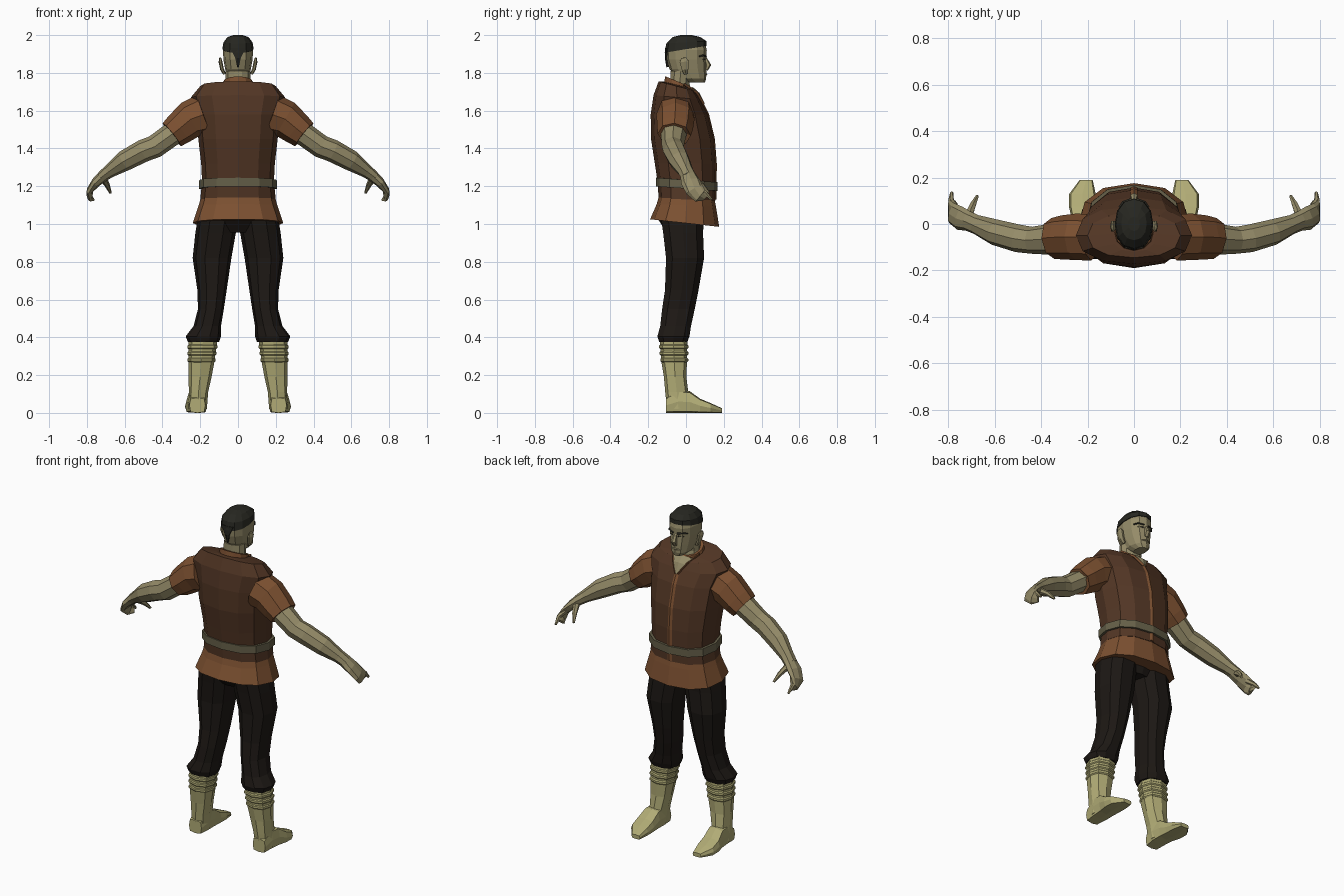
import bpy, bmesh
from math import cos, sin, pi
from mathutils import Vector as V


def material(name, r, g, b):
    m = bpy.data.materials.new(name)
    m.diffuse_color = (r, g, b, 1)
    return m


SKIN = material("skin", 0.30, 0.26, 0.14)
VEST = material("vest_brown", 0.085, 0.037, 0.018)
SHIRT = material("shirt_brown", 0.20, 0.08, 0.03)
CLOTH = material("dark_cloth", 0.012, 0.009, 0.007)
BOOT = material("boot_tan", 0.44, 0.41, 0.18)
BELT = material("belt_grey", 0.13, 0.115, 0.065)
HAIR = material("hair_black", 0.02, 0.02, 0.015)


def power(v, p):
    return (1 if v > 0 else -1) * abs(v) ** p if abs(v) > 1e-6 else 0


def loft(name, rings, mat, n=12, p=1.0, mirror=False, dip=None):
    """Skin a list of (centre, u, v) rings; dip lowers the front point of the last ring."""
    bm = bmesh.new()
    loops = []
    for c, u, v in rings:
        loops.append([bm.verts.new(c + u * power(cos(2 * pi * i / n), p)
                                   + v * power(sin(2 * pi * i / n), p)) for i in range(n)])
    for a, b in zip(loops, loops[1:]):
        for i in range(n):
            j = (i + 1) % n
            bm.faces.new((a[i], a[j], b[j], b[i]))
    bm.faces.new(loops[0][::-1])
    bm.faces.new(loops[-1])
    if dip:
        loops[-1][n // 4].co += V(dip)
    for vert in bm.verts:
        vert.co.z = max(vert.co.z, 0)
    bmesh.ops.recalc_face_normals(bm, faces=bm.faces)
    mesh = bpy.data.meshes.new(name)
    bm.to_mesh(mesh)
    bm.free()
    ob = bpy.data.objects.new(name, mesh)
    bpy.context.collection.objects.link(ob)
    mesh.materials.append(mat)
    if mirror:
        ob.modifiers.new("mirror", 'MIRROR')
    return ob


def stack(name, rows, mat, **kw):
    """Level rings from (z, x0, x1, y0, y1, tilt)."""
    rings = []
    for z, x0, x1, y0, y1, *t in rows:
        rings.append((V(((x0 + x1) / 2, (y0 + y1) / 2, z)), V(((x1 - x0) / 2, 0, 0)),
                      V((0, (y1 - y0) / 2, t[0] if t else 0))))
    return loft(name, rings, mat, **kw)


def body(name, rows, mat, **kw):
    """Centred level rings from (z, half width, y0, y1, tilt)."""
    return stack(name, [(r[0], -r[1], r[1], *r[2:]) for r in rows], mat, **kw)


def limb(name, rows, mat, side=(0, 1, 0), **kw):
    """Rings square to a path, from (x, y, z, radius, radius along side)."""
    pts = [V(r[:3]) for r in rows]
    rings = []
    for i, r in enumerate(rows):
        d = (pts[min(i + 1, len(pts) - 1)] - pts[max(i - 1, 0)]).normalized()
        v = V(side)
        v = (v - d * v.dot(d)).normalized()
        rings.append((pts[i], d.cross(v) * r[3], v * r[4]))
    return loft(name, rings, mat, **kw)


# Torso clothing
body("vest", [(1.13, .20, -.145, .155, -.005), (1.22, .19, -.15, .155), (1.32, .195, -.165, .157),
              (1.45, .21, -.185, .147), (1.58, .222, -.187, .115), (1.67, .25, -.172, .075, -.012),
              (1.73, .20, -.145, .045, -.025), (1.735, .095, -.12, .035, -.02)],
     VEST, p=.85, dip=(0, .03, -.025))
body("shirt_skirt", [(1.16, .19, -.14, .145), (1.10, .208, -.155, .158, -.005),
                     (1.005, .24, -.19, .176, -.02)], SHIRT, p=.85)
body("belt", [(1.187, .19, -.14, .15, -.012), (1.187, .207, -.16, .168, -.012),
              (1.233, .205, -.16, .168, -.012), (1.233, .19, -.14, .15, -.012)], BELT, p=.85)
body("shirt_collar", [(1.70, .09, -.12, .045, -.02), (1.752, .08, -.11, .035, -.03)], SHIRT)
limb("front_placket", [(0, .156, 1.13, .006, .014), (0, .157, 1.32, .006, .014),
                       (0, .147, 1.45, .006, .014), (0, .116, 1.58, .006, .014),
                       (0, .078, 1.655, .006, .014)], SHIRT, side=(1, 0, 0), n=4)
limb("neckline_trim", [(.006, .09, 1.635, .006, .01), (.045, .055, 1.695, .006, .01),
                       (.085, -.01, 1.74, .006, .01)], SHIRT, n=4, mirror=True)
limb("open_neck", [(0, .094, 1.635, .006, .006), (0, .064, 1.69, .008, .045),
                   (0, .03, 1.72, .008, .07)], SKIN, side=(1, 0, 0), n=4)

# Sleeves and arms
limb("sleeve", [(.18, -.058, 1.58, .11, .10), (.25, -.055, 1.555, .10, .10),
                (.31, -.058, 1.505, .088, .095), (.35, -.062, 1.473, .078, .088),
                (.345, -.062, 1.477, .062, .07)], SHIRT, n=8, mirror=True)
limb("arm", [(.27, -.06, 1.535, .065, .07), (.35, -.065, 1.475, .062, .068),
             (.44, -.07, 1.41, .061, .058), (.50, -.062, 1.388, .06, .06),
             (.60, -.035, 1.335, .055, .056), (.68, -.002, 1.28, .036, .042),
             (.72, .015, 1.25, .03, .043)], SKIN, n=8, mirror=True)
limb("hand", [(.70, .008, 1.265, .032, .04), (.75, .025, 1.222, .026, .052),
              (.782, .045, 1.182, .018, .05), (.787, .075, 1.15, .014, .04),
              (.775, .10, 1.138, .008, .025)], SKIN, n=8, mirror=True)
for name, path in (("thumb", [(.715, .03, 1.245, .02, .02), (.692, .085, 1.205, .014, .014),
                              (.675, .12, 1.165, .007, .007)]),
                   ("forefinger", [(.765, .06, 1.2, .018, .018), (.788, .10, 1.165, .013, .013),
                                   (.785, .135, 1.13, .007, .007)])):
    limb(name, path, SKIN, n=6, mirror=True)

# Trousers
body("trouser_seat", [(1.12, .18, -.13, .13), (1.02, .205, -.145, .095),
                      (.955, .12, -.10, .07)], CLOTH)
stack("trouser_leg", [(1.05, .0, .21, -.14, .10), (.95, .012, .226, -.125, .095),
                      (.82, .035, .24, -.11, .10), (.65, .06, .215, -.115, .07),
                      (.55, .075, .212, -.13, .05), (.46, .09, .235, -.14, .03),
                      (.405, .09, .277, -.155, .022), (.375, .10, .265, -.145, .01)],
      CLOTH, n=10, p=.85, mirror=True)

# Boots
stack("boot_shaft", [(.40, .107, .262, -.14, .008), (.27, .125, .263, -.13, .005),
                     (.19, .14, .262, -.117, .002), (.11, .158, .26, -.11, .012),
                     (.02, .165, .262, -.10, .02)], BOOT, n=8, p=.8, mirror=True)
for k, z in enumerate((.35, .315, .28)):
    x0, y0 = .109 + .005 * k, -.142 + .003 * k
    stack("boot_band_%d" % (k + 1),
          [(z + h, x0 + e, .268 - e, y0 + e, .012 - e)
           for h, e in ((-.012, .006), (-.006, 0), (.006, 0), (.012, .006))],
          BOOT, n=8, p=.8, mirror=True)
foot = [(-.105, .215, .042, .08), (-.04, .213, .05, .12), (.02, .216, .052, .115),
        (.075, .222, .058, .075), (.13, .222, .057, .052), (.19, .206, .028, .025)]
loft("boot_foot", [(V((x, y, h / 2)), V((w, 0, 0)), V((0, 0, h / 2))) for y, x, w, h in foot],
     BOOT, n=8, p=.45, mirror=True)

# Head and neck
body("neck", [(1.69, .075, -.10, .035), (1.75, .066, -.085, .02), (1.81, .065, -.085, .03)],
     SKIN, n=10)
body("head", [(1.748, .032, .01, .10), (1.77, .056, -.045, .107), (1.82, .068, -.088, .108),
              (1.87, .077, -.104, .106), (1.92, .08, -.108, .110), (1.96, .07, -.095, .10),
              (1.985, .04, -.05, .06)], SKIN, p=.9)
body("hair", [(1.925, .083, -.113, .108, .018), (1.962, .077, -.104, .108, .006),
              (1.99, .055, -.07, .075), (2.0, .025, -.03, .03)], HAIR, p=.9)
limb("hair_nape", [(0, -.098, 1.93, .012, .045), (0, -.103, 1.88, .009, .018),
                   (0, -.098, 1.83, .006, .004)], HAIR, side=(1, 0, 0), n=6)
limb("nose", [(0, .10, 1.885, .006, .009), (0, .118, 1.84, .016, .017),
              (0, .108, 1.815, .008, .015)], SKIN, side=(1, 0, 0), n=6)
limb("ear", [(.072, .0, 1.795, .008, .012), (.085, -.005, 1.82, .010, .02),
             (.093, -.01, 1.86, .010, .027), (.094, -.012, 1.88, .005, .015)],
     SKIN, n=6, mirror=True)
limb("brow", [(.014, .105, 1.888, .005, .006), (.045, .092, 1.893, .005, .008),
              (.062, .070, 1.888, .004, .006)], HAIR, n=4, mirror=True)
limb("eye", [(.018, .101, 1.872, .004, .004), (.045, .085, 1.872, .004, .006)],
     HAIR, n=4, mirror=True)
limb("mouth", [(-.028, .097, 1.79, .003, .004), (0, .108, 1.792, .005, .006),
               (.028, .097, 1.79, .003, .004)], SKIN, n=4)
